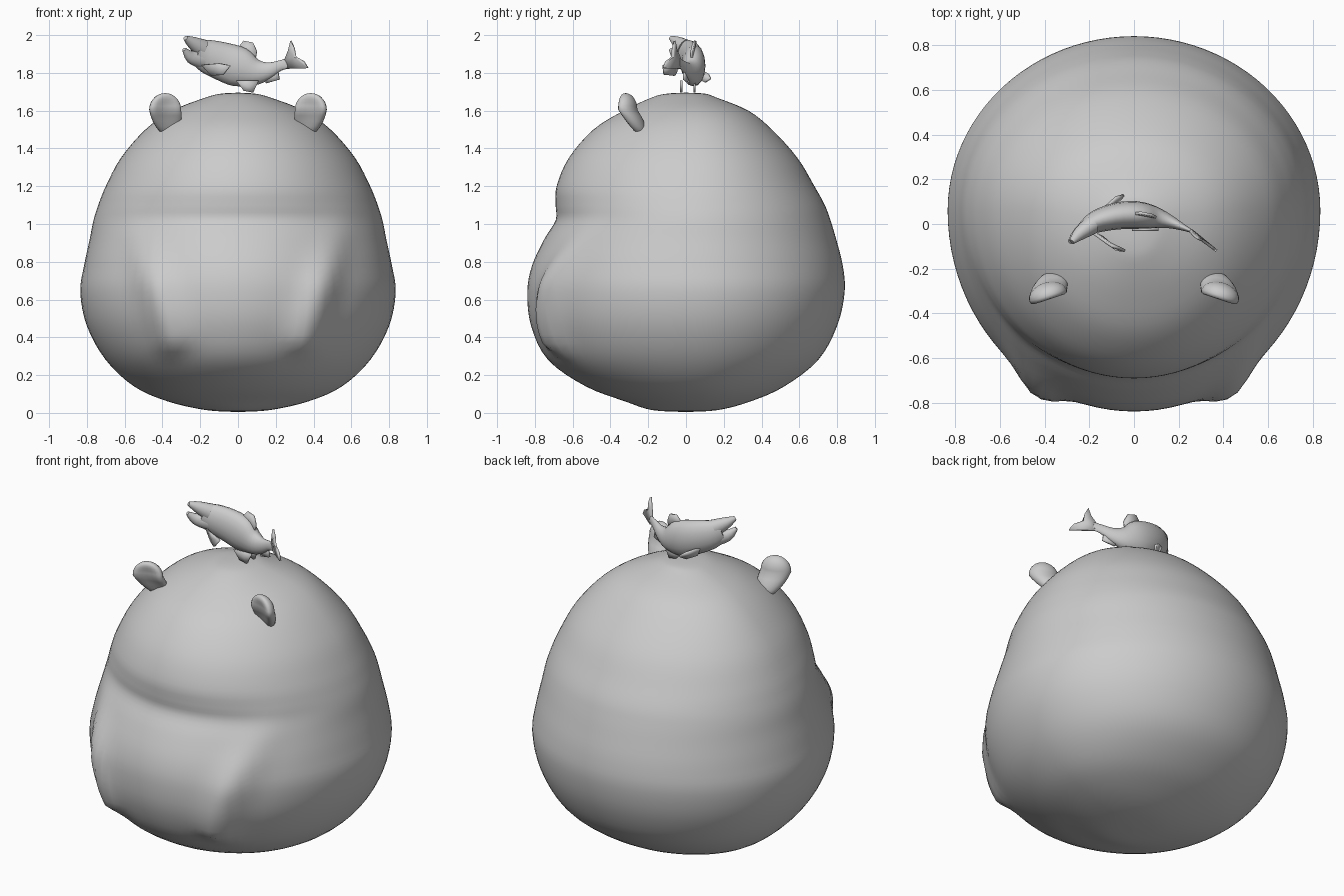
import bpy, bmesh, math
from mathutils import Vector, Matrix

if "Cube" in bpy.data.objects:
    bpy.data.objects.remove(bpy.data.objects["Cube"], do_unlink=True)

grey = bpy.data.materials.new("plain grey")
grey.use_nodes = True
COLOUR = (0.6, 0.6, 0.6, 1)
grey.diffuse_color = COLOUR
grey.node_tree.nodes["Principled BSDF"].inputs["Base Color"].default_value = COLOUR


def finish(name, bm, angle=60):
    """Turn a bmesh into a smooth shaded grey object."""
    bmesh.ops.remove_doubles(bm, verts=bm.verts, dist=0.0005)
    bmesh.ops.recalc_face_normals(bm, faces=bm.faces)
    mesh = bpy.data.meshes.new(name)
    bm.to_mesh(mesh)
    bm.free()
    mesh.materials.append(grey)
    obj = bpy.data.objects.new(name, mesh)
    bpy.context.collection.objects.link(obj)
    bpy.ops.object.select_all(action='DESELECT')
    obj.select_set(True)
    bpy.context.view_layer.objects.active = obj
    bpy.ops.object.shade_smooth_by_angle(angle=math.radians(angle))
    return obj


def loft(name, rings, angle=60):
    """Skin a list of closed rings and cap both ends."""
    bm = bmesh.new()
    loops = [[bm.verts.new(p) for p in ring] for ring in rings]
    n = len(loops[0])
    for a, b in zip(loops, loops[1:]):
        for i in range(n):
            j = (i + 1) % n
            bm.faces.new((a[i], a[j], b[j], b[i]))
    bm.faces.new(loops[0])
    bm.faces.new(loops[-1])
    return finish(name, bm, angle)


def catmull(rows, steps):
    """Smoothly subdivide a table of profile rows."""
    out = []
    for i in range(len(rows) - 1):
        p0, p1 = rows[max(i - 1, 0)], rows[i]
        p2, p3 = rows[i + 1], rows[min(i + 2, len(rows) - 1)]
        for s in range(steps):
            t = s / steps
            out.append([0.5 * (2 * b + (c - a) * t + (2 * a - 5 * b + 4 * c - d) * t * t
                               + (3 * b - a - 3 * c + d) * t ** 3)
                        for a, b, c, d in zip(p0, p1, p2, p3)])
    return out + [list(rows[-1])]


# Round body: height, half width, front y, back y
PROFILE = [
    (.005, .01, -.01, .01), (.015, .17, -.18, .17), (.06, .37, -.32, .34),
    (.14, .55, -.53, .52), (.28, .70, -.73, .70), (.46, .80, -.82, .80),
    (.64, .835, -.84, .84), (.78, .815, -.815, .83), (.92, .785, -.75, .795),
    (1.02, .765, -.69, .765), (1.10, .74, -.69, .735), (1.20, .70, -.685, .68),
    (1.35, .62, -.62, .59), (1.50, .49, -.49, .455), (1.60, .35, -.33, .33),
    (1.67, .17, -.18, .16), (1.69, .09, -.10, .10), (1.695, .01, -.01, .01)]

# Arms rise from the belly along a line from shoulder to paw
SHOULDER, PAW = Vector((.49, .78)), Vector((.37, .37))


def arm_bulge(x, z):
    axis = PAW - SHOULDER
    rel = Vector((abs(x), z)) - SHOULDER
    t = rel.dot(axis) / axis.length_squared
    side = (axis.x * rel.y - axis.y * rel.x) / axis.length
    width = .07 if side > 0 else .10
    past = max(0, t - 1) * 7 + max(0, .35 - t) * 1.6
    return .07 * math.exp(-(side / width) ** 2 - past ** 2)


rings = []
for z, w, front, back in catmull(PROFILE, 4):
    mid = .06 * min(1, max(w, 0) / .4)
    ring = []
    for i in range(96):
        a = math.tau * i / 96
        x, s = w * math.cos(a), math.sin(a)
        y = mid + (s * (back - mid) if s > 0 else s * (mid - front))
        if s < 0:
            y -= arm_bulge(x, z)
        ring.append((x, y, z))
    rings.append(ring)
loft("body", rings)

# Ears: round cups with a hollow front and a base that flares into the head
for side, name in ((1, "left_ear"), (-1, "right_ear")):
    bm = bmesh.new()
    bmesh.ops.create_uvsphere(bm, u_segments=20, v_segments=14, radius=1)
    turn = Matrix.Rotation(math.radians(-18), 3, 'Z')
    for v in bm.verts:
        p = v.co.copy()
        low = max(0, -p.z)
        depth = .06 if p.y > 0 else .045 - .04 * max(0, 1 - p.x ** 2 - p.z ** 2)
        q = turn @ Vector((p.x * .088 - low * .05, p.y * depth + low * .08,
                           p.z * (.088 if p.z > 0 else .14)))
        q += Vector((.385, -.32, 1.605))
        v.co = (q.x * side, q.y, q.z)
    finish(name, bm)


# Fish: tubes with oval sections at right angles to their path
def tube(name, stations, sides=16):
    rows = catmull(stations, 3)
    rings = []
    for i, (x, y, z, h, t) in enumerate(rows):
        a, b = rows[max(i - 1, 0)], rows[min(i + 1, len(rows) - 1)]
        tangent = Vector(b[:3]) - Vector(a[:3])
        tangent.normalize()
        across = Vector((0, 0, 1)).cross(tangent).normalized()
        up = tangent.cross(across)
        rings.append([Vector((x, y, z)) + up * h * math.sin(math.tau * k / sides)
                      + across * t * math.cos(math.tau * k / sides) for k in range(sides)])
    return loft(name, rings)


tube("fish_body", [
    (-.225, -.025, 1.915, .065, .034), (-.17, .01, 1.89, .088, .05),
    (-.08, .035, 1.86, .102, .06), (.01, .04, 1.83, .105, .062),
    (.09, .03, 1.805, .073, .05), (.16, .01, 1.812, .045, .03),
    (.22, -.015, 1.838, .028, .015), (.265, -.035, 1.85, .028, .007)])
tube("fish_upper_jaw", [
    (-.19, -.005, 1.93, .05, .042), (-.245, -.045, 1.962, .032, .03),
    (-.278, -.08, 1.985, .012, .013)])
tube("fish_lower_jaw", [
    (-.19, -.005, 1.87, .05, .04), (-.25, -.045, 1.885, .034, .028),
    (-.285, -.08, 1.925, .011, .012)])


# Fins: thin plates
def fin(name, points):
    bm = bmesh.new()
    centre = bm.verts.new(sum((Vector(p) for p in points), Vector()) / len(points))
    verts = [bm.verts.new(p) for p in points]
    for i in range(len(verts)):
        bm.faces.new((centre, verts[i], verts[(i + 1) % len(verts)]))
    obj = finish(name, bm)
    solid = obj.modifiers.new("thickness", 'SOLIDIFY')
    solid.thickness = .012
    solid.offset = 0


fin("tail_fin", [(.25, -.03, 1.875), (.268, -.05, 1.92), (.28, -.06, 1.97), (.298, -.07, 1.93),
                 (.31, -.075, 1.88), (.35, -.105, 1.86), (.37, -.12, 1.825), (.26, -.03, 1.822)])
fin("dorsal_fin", [(-.01, .045, 1.92), (.03, .05, 1.97), (.08, .04, 1.96),
                   (.1, .03, 1.915), (.09, .03, 1.85)])
fin("anal_fin", [(.13, .015, 1.79), (.15, .012, 1.745), (.22, -.01, 1.765), (.21, -.01, 1.82)])
for y, name in ((-.025, "right_pelvic_fin"), (.045, "left_pelvic_fin")):
    fin(name, [(-.01, y, 1.76), (.03, y, 1.705), (.08, y, 1.695), (.11, y, 1.76)])
fin("front_pectoral_fin", [(-.19, -.035, 1.842), (-.1, -.10, 1.85), (-.04, -.12, 1.84),
                           (-.08, -.115, 1.79), (-.14, -.06, 1.785)])
fin("back_pectoral_fin", [(-.14, .065, 1.82), (-.08, .12, 1.795), (-.045, .13, 1.77),
                          (-.07, .10, 1.75), (-.12, .06, 1.77)])
